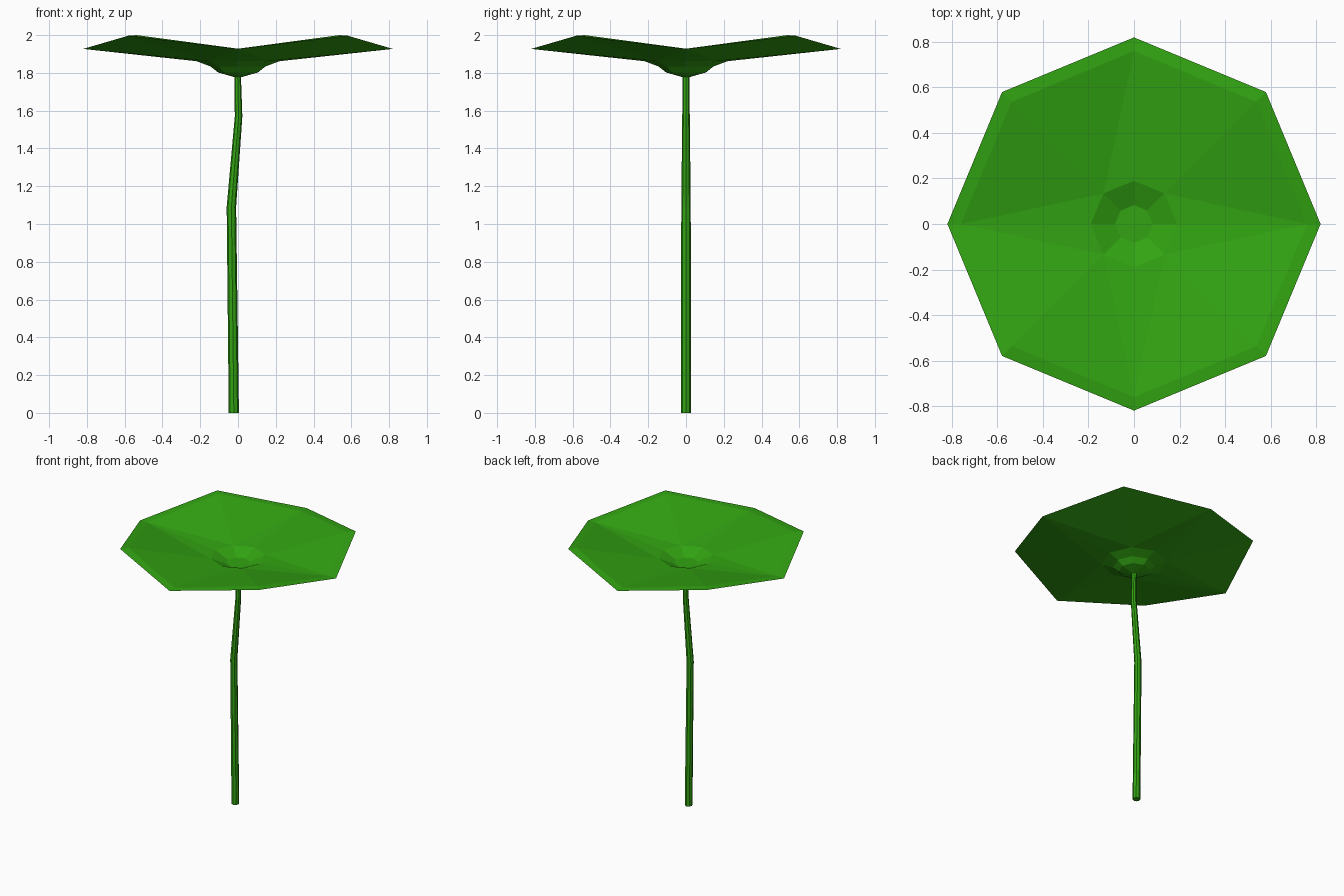
import bpy, bmesh
from math import cos, sin, pi
from mathutils import Vector

cube = bpy.data.objects.get("Cube")
if cube:
    bpy.data.objects.remove(cube)

SIDES = 8

green = bpy.data.materials.new("leaf_green")
green.use_nodes = True
color = (0.032, 0.37, 0.006, 1)
green.diffuse_color = color
green.node_tree.nodes["Principled BSDF"].inputs["Base Color"].default_value = color


def ring(bm, center, radius, lift=0):
    """Octagon of vertices; every second corner is raised by lift."""
    return [bm.verts.new(Vector(center) + Vector((radius * cos(2 * pi * i / SIDES),
                                                  radius * sin(2 * pi * i / SIDES),
                                                  lift * (i % 2))))
            for i in range(SIDES)]


def bridge(bm, a, b, folded=False):
    """Join two rings, folding each quad from the low outer corners if asked."""
    for i in range(SIDES):
        j = (i + 1) % SIDES
        if not folded:
            bm.faces.new((a[i], a[j], b[j], b[i]))
        elif i % 2 == 0:
            bm.faces.new((a[i], a[j], b[j]))
            bm.faces.new((a[i], b[j], b[i]))
        else:
            bm.faces.new((a[i], a[j], b[i]))
            bm.faces.new((a[j], b[j], b[i]))


def finish(name, bm):
    bmesh.ops.recalc_face_normals(bm, faces=bm.faces)
    mesh = bpy.data.meshes.new(name)
    bm.to_mesh(mesh)
    bm.free()
    mesh.materials.append(green)
    obj = bpy.data.objects.new(name, mesh)
    bpy.context.collection.objects.link(obj)


# Leaf: thin folded octagon with a bowl in the middle (radius, height, lift)
bm = bmesh.new()
floor = ring(bm, (0, 0, 1.828), 0.083)
lip = ring(bm, (0, 0, 1.872), 0.19)
inner_rim = ring(bm, (0, 0, 1.928), 0.76, 0.072)
edge = ring(bm, (0, 0, 1.927), 0.82, 0.07)
under_lip = ring(bm, (0, 0, 1.862), 0.22)
under_side = ring(bm, (0, 0, 1.834), 0.145)
under_floor = ring(bm, (0, 0, 1.802), 0.105)
under_tip = ring(bm, (0, 0, 1.778), 0.02)
bm.faces.new(floor)
bridge(bm, lip, floor)
bridge(bm, inner_rim, lip, folded=True)
bridge(bm, edge, inner_rim)
bridge(bm, edge, under_lip, folded=True)
bridge(bm, under_lip, under_side)
bridge(bm, under_side, under_floor)
bridge(bm, under_floor, under_tip)
bm.faces.new(under_tip)
finish("leaf", bm)

# Stem: tapering bent tube (x, height, radius)
bm = bmesh.new()
path = [(-0.022, 0, 0.027), (-0.035, 1.09, 0.025),
        (0.003, 1.57, 0.020), (-0.002, 1.80, 0.017)]
rings = [ring(bm, (x, 0, z), r) for x, z, r in path]
for low, high in zip(rings, rings[1:]):
    bridge(bm, low, high)
bm.faces.new(rings[0])
bm.faces.new(rings[-1])
finish("stem", bm)
